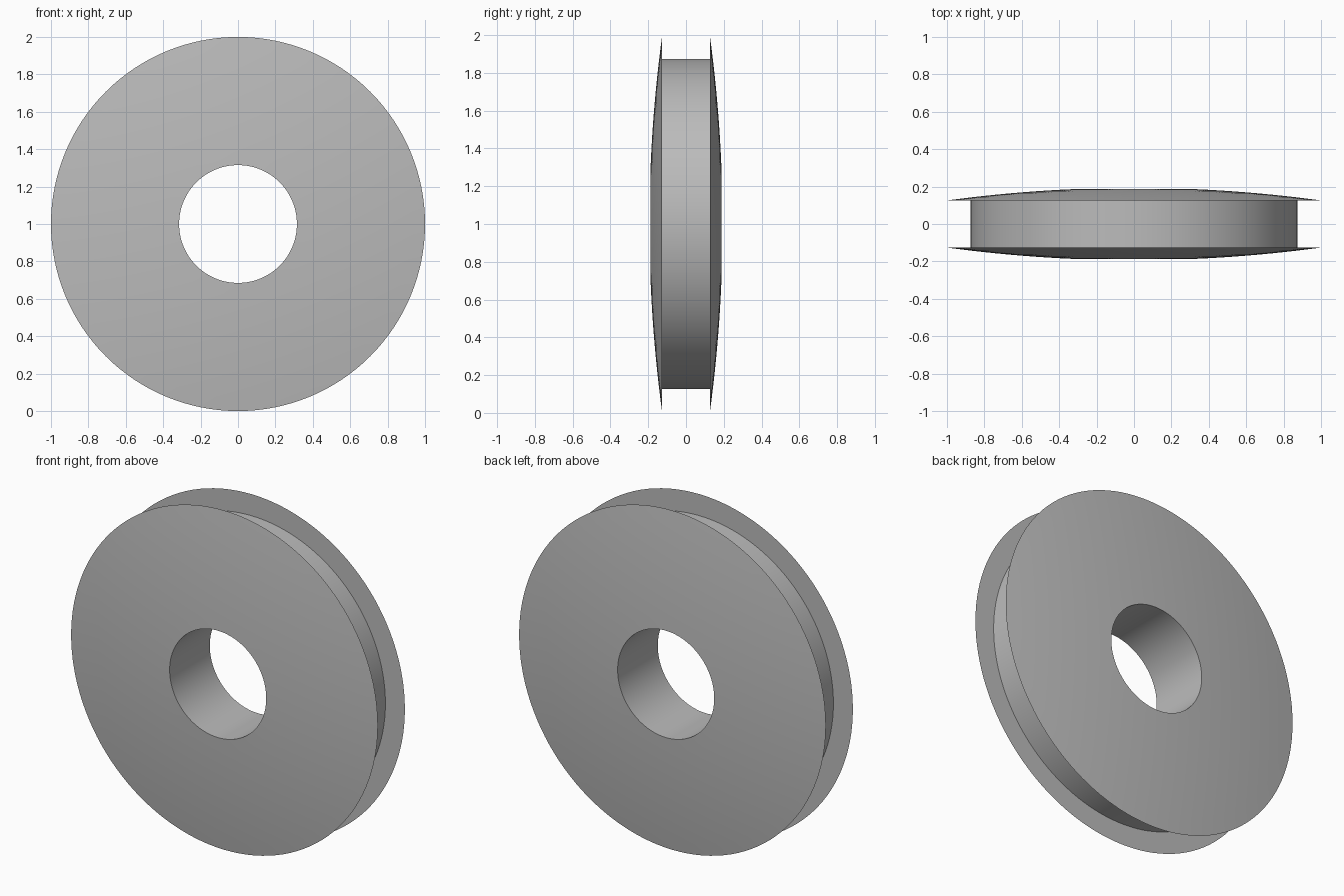
import bpy, bmesh, math
from mathutils import Vector

cube = bpy.data.objects.get("Cube")
if cube:
    bpy.data.objects.remove(cube, do_unlink=True)

HOLE, HUB, RIM = 0.315, 0.873, 1.0
FACE_Y, RIM_Y = 0.187, 0.126
SEGMENTS, STEPS = 128, 10

# Plain grey material
grey = bpy.data.materials.new("plain_grey")
grey.use_nodes = True
colour = (0.5, 0.5, 0.5, 1)
grey.diffuse_color = colour
grey.node_tree.nodes["Principled BSDF"].inputs["Base Color"].default_value = colour


def dome(r):
    """Height of the gently domed flange face at radius r."""
    t = (r * r - HOLE * HOLE) / (RIM * RIM - HOLE * HOLE)
    return FACE_Y + (RIM_Y - FACE_Y) * t


# Half profile from bore to groove floor, mirrored into a closed loop
radii = [HOLE + (RIM - HOLE) * i / STEPS for i in range(STEPS + 1)]
half = [(r, dome(r)) for r in radii] + [(HUB, RIM_Y)]
profile = half + [(r, -y) for r, y in reversed(half)]

# Revolve the profile about the wheel axis
bm = bmesh.new()
verts = [bm.verts.new((r, y, 0)) for r, y in profile]
edges = [bm.edges.new((v, verts[(i + 1) % len(verts)])) for i, v in enumerate(verts)]
bmesh.ops.spin(bm, geom=verts + edges, cent=(0, 0, 0), axis=(0, 1, 0),
               angle=math.tau, steps=SEGMENTS, use_merge=True)
bmesh.ops.remove_doubles(bm, verts=bm.verts, dist=0.0001)
bmesh.ops.recalc_face_normals(bm, faces=bm.faces)
bmesh.ops.translate(bm, verts=bm.verts, vec=Vector((0, 0, RIM)))

mesh = bpy.data.meshes.new("grooved_wheel")
bm.to_mesh(mesh)
bm.free()
mesh.materials.append(grey)
wheel = bpy.data.objects.new("grooved_wheel", mesh)
bpy.context.collection.objects.link(wheel)

# Smooth curved faces, keep rim and bore edges crisp
bpy.ops.object.select_all(action="DESELECT")
wheel.select_set(True)
bpy.context.view_layer.objects.active = wheel
bpy.ops.object.shade_smooth_by_angle(angle=math.radians(30))
